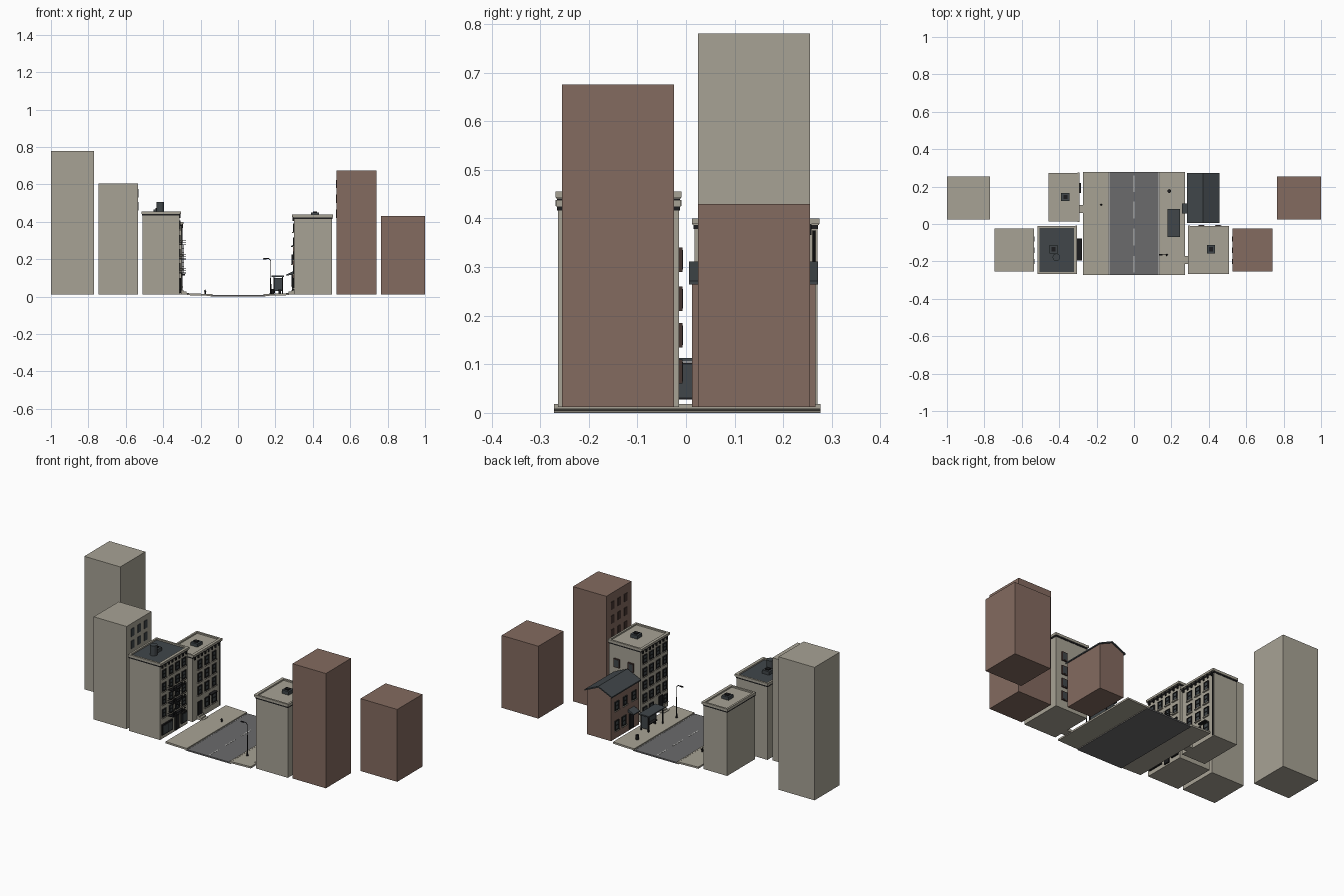
import bpy, bmesh, math
from mathutils import Matrix, Vector

if "Cube" in bpy.data.objects:
    bpy.data.objects.remove(bpy.data.objects["Cube"])


def material(name, rgb):
    m = bpy.data.materials.new(name)
    m.diffuse_color = (*rgb, 1)
    m.use_nodes = True
    m.node_tree.nodes["Principled BSDF"].inputs["Base Color"].default_value = m.diffuse_color
    return m


BEIGE = material("warm_stone", (0.39, 0.365, 0.30))
BROWN = material("brown_brick", (0.23, 0.145, 0.115))
SLATE = material("dark_slate", (0.052, 0.062, 0.068))
ROAD = material("asphalt", (0.145, 0.145, 0.15))
BLACK = material("black_iron", (0.012, 0.012, 0.013))
WHITE = material("road_paint", (0.6, 0.6, 0.57))
UMBER = material("dark_brown", (0.06, 0.035, 0.03))


def finish(name, bm, mat):
    bmesh.ops.recalc_face_normals(bm, faces=bm.faces)
    me = bpy.data.meshes.new(name)
    bm.to_mesh(me)
    bm.free()
    me.materials.append(mat)
    ob = bpy.data.objects.new(name, me)
    bpy.context.collection.objects.link(ob)
    return ob


def boxes(name, mat, items):
    """One object of boxes, each given as x0, x1, y0, y1, z0, z1."""
    bm = bmesh.new()
    for x0, x1, y0, y1, z0, z1 in items:
        m = Matrix.Translation(((x0 + x1) / 2, (y0 + y1) / 2, (z0 + z1) / 2))
        m = m @ Matrix.Diagonal((abs(x1 - x0), abs(y1 - y0), abs(z1 - z0), 1))
        bmesh.ops.create_cube(bm, size=1, matrix=m)
    return finish(name, bm, mat)


def rods(name, mat, items, sides=8):
    """One object of tapered rods, each given as start, end, radii."""
    bm = bmesh.new()
    for a, b, r0, r1 in items:
        a, b = Vector(a), Vector(b)
        d = b - a
        m = Matrix.Translation((a + b) / 2) @ d.to_track_quat('Z', 'Y').to_matrix().to_4x4()
        bmesh.ops.create_cone(bm, cap_ends=True, segments=sides, radius1=r0,
                              radius2=r1, depth=d.length, matrix=m)
    return finish(name, bm, mat)


def prism_y(name, mat, profile, y0, y1):
    """Extrude an x-z profile along y."""
    bm = bmesh.new()
    f = bm.faces.new([bm.verts.new((x, y0, z)) for x, z in profile])
    r = bmesh.ops.extrude_face_region(bm, geom=[f])
    vs = [v for v in r["geom"] if isinstance(v, bmesh.types.BMVert)]
    bmesh.ops.translate(bm, vec=(0, y1 - y0, 0), verts=vs)
    return finish(name, bm, mat)


def facade_windows(name, x, d, ys, zs, w=0.034, h=0.046, sill=BEIGE):
    """Windows on a street wall at x, facing d (+1 or -1)."""
    frame, glass, sills = [], [], []
    for y in ys:
        for z in zs:
            a, b = y - w / 2, y + w / 2
            t = 0.005
            frame += [(x, x + d * 0.006, a, a + t, z, z + h),
                      (x, x + d * 0.006, b - t, b, z, z + h),
                      (x, x + d * 0.006, a, b, z, z + t),
                      (x, x + d * 0.006, a, b, z + h - t, z + h),
                      (x, x + d * 0.005, a, b, z + h / 2 - 0.002, z + h / 2 + 0.002)]
            glass.append((x, x + d * 0.003, a, b, z, z + h))
            sills.append((x, x + d * 0.009, a - 0.003, b + 0.003, z - 0.005, z))
    boxes(name + "_frames", BLACK, frame)
    boxes(name + "_glass", SLATE, glass)
    boxes(name + "_sills", sill, sills)


def flat_building(name, x0, x1, y0, y1, top, roof):
    """Block with a recessed roof, parapet and shadow band."""
    boxes(name + "_walls", BEIGE, [(x0, x1, y0, y1, 0.012, top - 0.016)])
    boxes(name + "_roof", roof, [(x0 + .006, x1 - .006, y0 + .006, y1 - .006, top - .016, top - .008)])
    e, t, z = 0.004, 0.007, top - 0.014
    boxes(name + "_parapet", BEIGE, [
        (x0 - e, x0 + t, y0 - e, y1 + e, z, top), (x1 - t, x1 + e, y0 - e, y1 + e, z, top),
        (x0 + t, x1 - t, y0 - e, y0 + t, z, top), (x0 + t, x1 - t, y1 - t, y1 + e, z, top)])
    boxes(name + "_band", BLACK, [(x0 - .002, x1 + .002, y0 - .002, y1 + .002, top - .022, z)])


def roof_hatch(name, x, y, z):
    boxes(name + "_base", SLATE, [(x - .022, x + .022, y - .022, y + .022, z - .01, z + .012)])
    boxes(name + "_vent", BLACK, [(x - .011, x + .011, y - .011, y + .011, z + .012, z + .018)])


def cornice(name, x, d, y0, y1, top):
    """Projecting street cornice on small brackets."""
    boxes(name, BEIGE, [(x, x + d * 0.010, y0 - .005, y1 + .005, top - .012, top)])
    n = 8
    boxes(name + "_brackets", BLACK,
          [(x, x + d * .007, y - .004, y + .004, top - .034, top - .012)
           for y in (y0 + (y1 - y0) * (i + .5) / n for i in range(n))])


# Road, paint and pavements
boxes("road", ROAD, [(-0.145, 0.145, -0.272, 0.277, 0, 0.008)])
boxes("road_lines", WHITE, [(-.0025, .0025, y, y + .09, .008, .009) for y in (-.26, -.115, .03, .17)]
      + [(s * .133 - .001, s * .133 + .001, -.272, .277, .008, .009) for s in (-1, 1)])
for s, side in ((-1, "left"), (1, "right")):
    prism_y(side + "_pavement", BEIGE, [(s * .138, .004), (s * .272, .008), (s * .272, .018),
                                      (s * .148, .014), (s * .138, .013)], -.272, .277)
    boxes(side + "_curb", BEIGE, [(s * .137, s * .146, -.272, .277, .002, .0145)])

# Distant blocks with a few street-side windows
boxes("far_left_tower", BEIGE, [(-1, -.77, .025, .255, .012, .78)])
boxes("left_tower", BEIGE, [(-.745, -.535, -.253, -.025, .012, .605)])
boxes("right_tower", BROWN, [(.527, .74, -.255, -.025, .012, .675)])
boxes("far_right_block", BROWN, [(.765, 1, .025, .255, .012, .43)])
boxes("left_tower_windows", SLATE, [(-.535, -.532, y - .014, y + .014, z, z + .045)
                                    for y in (-.20, -.14, -.08) for z in (.46, .53)])
boxes("right_tower_windows", UMBER, [(.524, .527, y - .014, y + .014, z, z + .045)
                                     for y in (-.20, -.14, -.08) for z in (.42, .50, .58)])

# Front left tenement
flat_building("tenement", -.511, -.314, -.263, -.014, .455, SLATE)
cornice("tenement_cornice", -.314, 1, -.263, -.014, .455)
facade_windows("tenement_windows", -.314, 1, (-.228, -.166, -.108, -.048), (.135, .21, .285, .36))
boxes("tenement_shopfront", BLACK, [(-.314, -.306, -.25, -.155, .035, .095),
                                   (-.314, -.306, -.13, -.095, .02, .10),
                                   (-.314, -.306, -.075, -.025, .035, .095)])
boxes("tenement_shop_glass", SLATE, [(-.307, -.304, -.244, -.205, .042, .088),
                                    (-.307, -.304, -.198, -.161, .042, .088),
                                    (-.307, -.304, -.069, -.031, .042, .088)])
roof_hatch("tenement_hatch", -.43, -.135, .455)
rods("water_tank", SLATE, [((-.415, -.178, .445), (-.415, -.178, .505), .02, .02)], 16)

# Fire escape: platforms, rails and ladders
iron, plates, ladder = [], [], []
X0, X1, Y0, Y1 = -.312, -.278, -.195, -.078
for z in (.125, .20, .275):
    plates.append((X0, X1, Y0, Y1, z, z + .003))
    for h in (.014, .027):
        iron += [((X1, Y0, z + h), (X1, Y1, z + h), .0011, .0011)]
        iron += [((X0, y, z + h), (X1, y, z + h), .0011, .0011) for y in (Y0, Y1)]
    iron += [((X1, Y0 + (Y1 - Y0) * i / 8, z), (X1, Y0 + (Y1 - Y0) * i / 8, z + .027), .0009, .0009)
             for i in range(9)]
for z in (.125, .20):
    for x in (-.301, -.289):
        ladder.append(((x, Y0 + .02, z), (x, Y1 - .02, z + .075), .0014, .0014))
    for i in range(1, 8):
        y, h = Y0 + .02 + (Y1 - Y0 - .04) * i / 8, z + .075 * i / 8
        ladder.append(((-.301, y, h), (-.289, y, h), .0012, .0012))
boxes("fire_escape_platforms", BLACK, plates)
rods("fire_escape_rails", BLACK, iron, 5)
rods("fire_escape_ladders", BLACK, ladder, 5)

# Back left house with stoop, bay lamp and drainpipe
flat_building("row_house", -.452, -.302, .017, .270, .40, BEIGE)
cornice("row_house_cornice", -.302, 1, .017, .270, .40)
facade_windows("row_house_windows", -.302, 1, (.08, .145, .21), (.15, .225, .30), .036, .05)
facade_windows("row_house_lower_windows", -.302, 1, (.145, .21), (.055,), .04, .055)
boxes("row_house_door", BLACK, [(-.302, -.297, .062, .098, .03, .11)])
boxes("row_house_steps", BEIGE, [(-.302, -.262 - i * .013, .058, .102, .012, .02 + i * .007) for i in range(3)])
boxes("row_house_awning", BLACK, [(-.302, -.283, .165, .218, .114, .120)])
rods("row_house_drainpipe", BLACK, [((-.299, .263, .015), (-.299, .263, .375), .003, .003)])
roof_hatch("row_house_hatch", -.367, .145, .398)

# Front right apartments
flat_building("apartments", .299, .503, -.263, -.014, .438, BEIGE)
cornice("apartments_cornice", .299, -1, -.263, -.014, .438)
facade_windows("apartments_windows", .299, -1, (-.228, -.168, -.108, -.048), (.12, .195, .27, .345))
facade_windows("apartments_lower_windows", .299, -1, (-.235, -.108, -.048), (.045,))
boxes("apartments_door", BLACK, [(.293, .299, -.21, -.174, .03, .10)])
boxes("apartments_steps", BEIGE, [(.257 + i * .013, .299, -.215, -.17, .012, .02 + i * .007) for i in range(3)])
side = [(x, z) for x in (.36, .45) for z in (.06, .135, .21, .29)]
boxes("apartments_side_windows", UMBER, [(x - .018, x + .018, -.014, -.007, z, z + .05) for x, z in side])
boxes("apartments_side_glass", SLATE, [(x - .013, x + .013, -.008, -.006, z + .005, z + .045) for x, z in side])
roof_hatch("apartments_hatch", .412, -.135, .438)

# Back right brick house with gabled roof
prism_y("brick_house_walls", BROWN, [(.293, .012), (.448, .012), (.448, .268), (.370, .302), (.293, .268)],
        .012, .266)
prism_y("brick_house_roof", SLATE, [(.284, .264), (.284, .271), (.370, .311), (.457, .271),
                                    (.457, .264), (.370, .303)], .006, .272)
facade_windows("brick_house_windows", .293, -1, (.06, .14, .215), (.175,), .036, .05)
facade_windows("brick_house_lower_windows", .293, -1, (.15, .215), (.06,), .036, .055)
boxes("brick_house_door", BLACK, [(.288, .293, .065, .10, .02, .105)])
prism_y("porch_canopy", SLATE, [(.293, .135), (.293, .118), (.256, .112), (.256, .117)], .055, .11)

# Bus shelter
boxes("shelter_roof", SLATE, [(.18, .246, -.07, .08, .106, .113)])
boxes("shelter_panels", SLATE, [(.236, .239, -.062, .072, .03, .10), (.195, .236, .066, .070, .03, .10)])
boxes("shelter_posts", BLACK, [(x - .003, x + .003, y - .003, y + .003, .012, .107)
                               for x in (.192, .238) for y in (-.062, .068)]
      + [(.235, .241, -.062, .068, z, z + .004) for z in (.028, .1)])
boxes("shelter_bench", BLACK, [(.215, .233, -.045, .05, .034, .038)]
      + [(.217, .231, y - .002, y + .002, .014, .034) for y in (-.035, .04)])

# Street lamp
rods("street_lamp", BLACK, [((.175, -.165, .014), (.175, -.165, .03), .006, .004),
                            ((.175, -.165, .03), (.175, -.165, .195), .003, .002),
                            ((.175, -.165, .194), (.165, -.165, .204), .002, .002),
                            ((.166, -.165, .204), (.137, -.165, .204), .002, .002)])
boxes("lamp_head", BLACK, [(.135, .153, -.169, -.161, .200, .205)])

# Hydrant and litter bin
rods("hydrant", BLACK, [((-.176, .103, .014), (-.176, .103, .031), .004, .004),
                        ((-.176, .103, .031), (-.176, .103, .037), .005, .001),
                        ((-.183, .103, .026), (-.169, .103, .026), .002, .002)])
rods("litter_bin", BLACK, [((.188, .176, .014), (.188, .176, .042), .008, .010)], 12)
